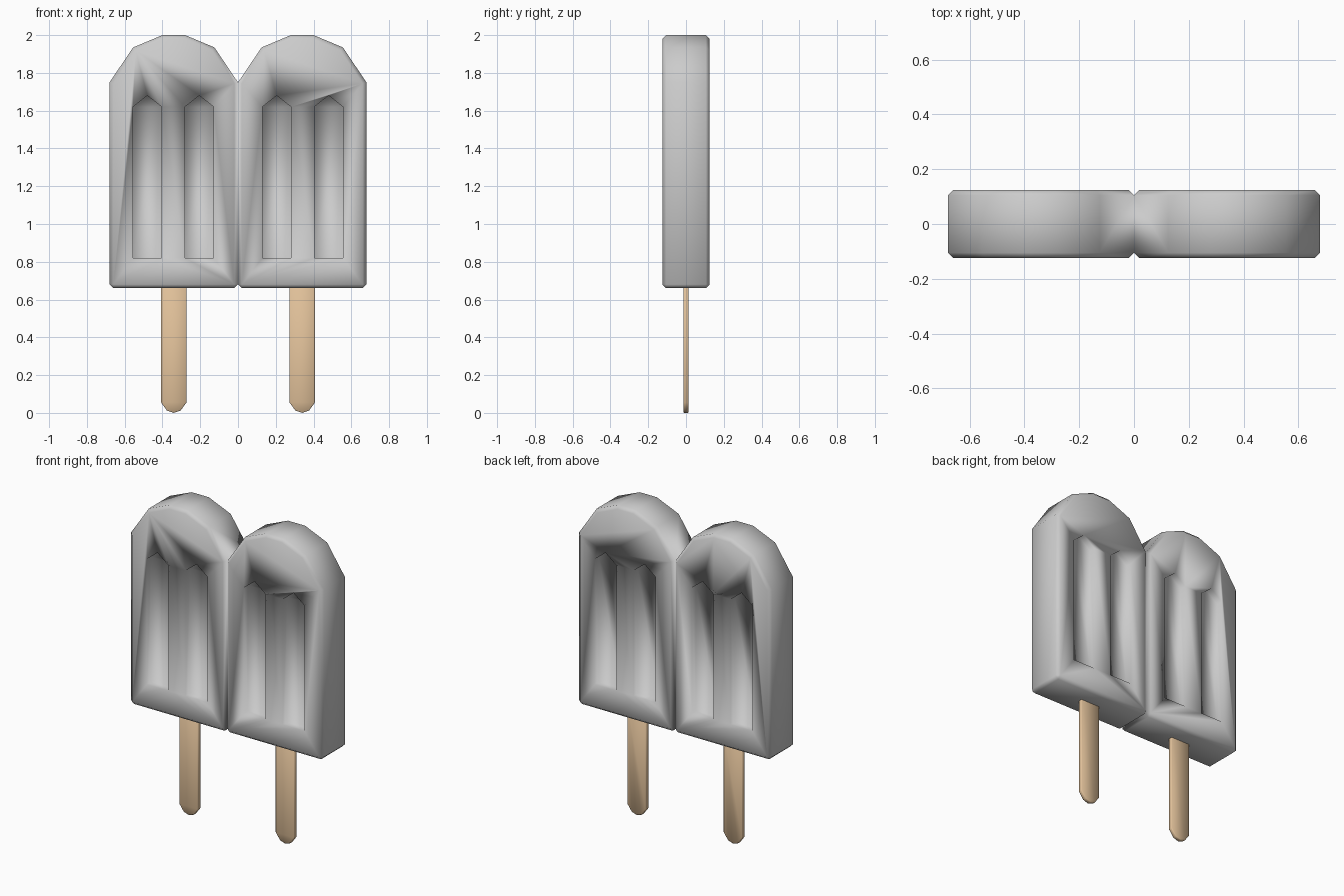
import bpy, bmesh, math

if "Cube" in bpy.data.objects:
    bpy.data.objects.remove(bpy.data.objects["Cube"])


def prism(bm, pts, y0, y1):
    """Extrude an x/z outline from y0 to y1."""
    face = bm.faces.new([bm.verts.new((x, y0, z)) for x, z in pts])
    ext = bmesh.ops.extrude_face_region(bm, geom=[face])["geom"]
    moved = [v for v in ext if isinstance(v, bmesh.types.BMVert)]
    bmesh.ops.translate(bm, verts=moved, vec=(0, y1 - y0, 0))
    bmesh.ops.recalc_face_normals(bm, faces=bm.faces[:])


def bevel_sharp(bm, width, angle):
    edges = [e for e in bm.edges if e.calc_face_angle(0) > math.radians(angle)]
    bmesh.ops.bevel(bm, geom=edges, offset=width, segments=1,
                    profile=0.5, affect='EDGES')


def finish(bm, name):
    bmesh.ops.recalc_face_normals(bm, faces=bm.faces[:])
    for f in bm.faces:
        f.smooth = True
    mesh = bpy.data.meshes.new(name)
    bm.to_mesh(mesh)
    bm.free()
    obj = bpy.data.objects.new(name, mesh)
    bpy.context.collection.objects.link(obj)
    return obj


# Ice body: one bevelled lobe, mirrored and welded along the middle
bm = bmesh.new()
prism(bm, [(0, 0.66), (0.68, 0.66), (0.68, 1.75), (0.555, 1.935),
           (0.40, 2.0), (0.28, 2.0), (0.125, 1.935), (0, 1.75)], -0.125, 0.125)
bevel_sharp(bm, 0.02, 50)
wall = [f for f in bm.faces if all(abs(v.co.x) < 1e-4 for v in f.verts)]
bmesh.ops.delete(bm, geom=wall, context='FACES')
dup = bmesh.ops.duplicate(bm, geom=bm.verts[:] + bm.edges[:] + bm.faces[:])["geom"]
for v in dup:
    if isinstance(v, bmesh.types.BMVert):
        v.co.x *= -1
bmesh.ops.remove_doubles(bm, verts=bm.verts[:], dist=1e-4)
body = finish(bm, "ice_body")

# Pointed grooves pressed into front and back
bm = bmesh.new()
depth = 0.04
for cx in (-0.48, -0.205, 0.205, 0.48):
    w = 0.076
    outline = [(cx - w, 0.82), (cx + w, 0.82), (cx + w, 1.62),
               (cx, 1.68), (cx - w, 1.62)]
    for s in (-1, 1):
        prism(bm, outline, s * (0.125 - depth), s * 0.2)
cutter = finish(bm, "groove_cutter")
cutter.hide_render = True
mod = body.modifiers.new("grooves", 'BOOLEAN')
mod.operation = 'DIFFERENCE'
mod.solver = 'EXACT'
mod.object = cutter
bpy.context.view_layer.objects.active = body
bpy.ops.object.modifier_apply(modifier=mod.name)
bpy.data.objects.remove(cutter)
for p in body.data.polygons:
    p.use_smooth = True

# Wooden sticks with rounded ends
wood = bpy.data.materials.new("wood")
wood.diffuse_color = (0.75, 0.53, 0.32, 1)
wood.use_nodes = True
wood.node_tree.nodes["Principled BSDF"].inputs["Base Color"].default_value = wood.diffuse_color
for side, cx in (("left", -0.34), ("right", 0.34)):
    bm = bmesh.new()
    prism(bm, [(cx - 0.067, 0.70), (cx - 0.067, 0.055), (cx - 0.036, 0.012),
               (cx, 0), (cx + 0.036, 0.012), (cx + 0.067, 0.055),
               (cx + 0.067, 0.70)], -0.0135, 0.0135)
    bevel_sharp(bm, 0.004, 60)
    finish(bm, side + "_stick").data.materials.append(wood)
